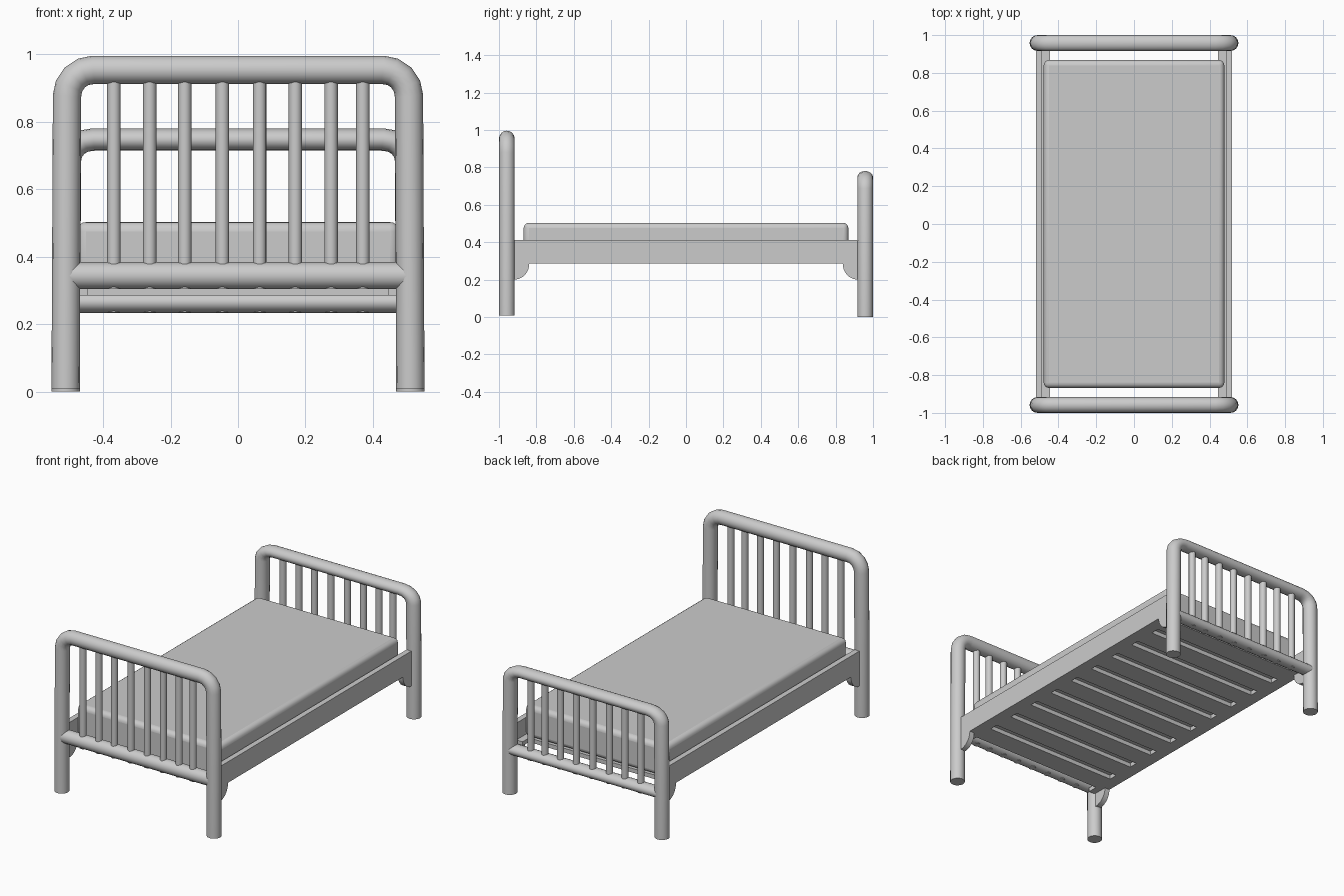
import bpy, math
from mathutils import Vector

if "Cube" in bpy.data.objects:
    bpy.data.objects.remove(bpy.data.objects["Cube"])

C = bpy.context


def finish(ob, name, angle=35):
    ob.name = name
    bpy.ops.object.select_all(action='DESELECT')
    ob.select_set(True)
    C.view_layer.objects.active = ob
    bpy.ops.object.shade_smooth_by_angle(angle=math.radians(angle))
    return ob


def tube(name, pts, radius):
    cu = bpy.data.curves.new(name, 'CURVE')
    cu.dimensions = '3D'
    cu.bevel_depth = radius
    cu.bevel_resolution = 6
    cu.use_fill_caps = True
    sp = cu.splines.new('POLY')
    sp.points.add(len(pts) - 1)
    for p, co in zip(sp.points, pts):
        p.co = (*co, 1)
    ob = bpy.data.objects.new(name, cu)
    C.collection.objects.link(ob)
    bpy.ops.object.select_all(action='DESELECT')
    ob.select_set(True)
    C.view_layer.objects.active = ob
    bpy.ops.object.convert(target='MESH')
    return finish(C.object, name)


def box(name, lo, hi, bevel=0):
    lo, hi = Vector(lo), Vector(hi)
    bpy.ops.mesh.primitive_cube_add(size=1, location=(lo + hi) / 2)
    ob = C.object
    ob.scale = hi - lo
    bpy.ops.object.transform_apply(location=False, rotation=False, scale=True)
    if bevel:
        m = ob.modifiers.new('bevel', 'BEVEL')
        m.width, m.segments = bevel, 4
    return finish(ob, name)


# bent-tube end frame with lower rail and spindles; zs squashes the height
def end_board(name, y, z0, zs):
    r, xt, zt, bend = 0.042, 0.507, 0.946, 0.078
    arc = []
    for i in range(5):
        a = math.pi / 2 * i / 4
        arc.append((xt - bend + bend * math.cos(a), y, zt - bend + bend * math.sin(a)))
    right = [(0.511, y, 0)] + arc
    left = [(-x, yy, z) for x, yy, z in reversed(right)]
    parts = [tube(name + '_frame', right + left, r),
             tube(name + '_lower_rail', [(-0.505, y, 0.336), (0.505, y, 0.336)], 0.04)]
    for x in (-0.368, -0.262, -0.158, -0.046, 0.064, 0.17, 0.276, 0.37):
        parts.append(tube(name + '_spindle', [(x, y, 0.297), (x, y, 0.94)], 0.02))
    for p in parts:
        p.scale.z = zs
        p.location.z = z0


end_board('headboard', -0.958, 0.008, 1.0)
end_board('footboard', 0.958, 0.0, 0.79)

# side rails, slat ledges and quarter-round corner brackets
for s in (-1, 1):
    xs = sorted((s * 0.487, s * 0.52))
    box('side_rail', (xs[0], -0.94, 0.285), (xs[1], 0.94, 0.412))
    xl = sorted((s * 0.445, s * 0.487))
    box('slat_ledge', (xl[0], -0.93, 0.285), (xl[1], 0.93, 0.31))
    for e in (-1, 1):
        prof = [(0.93, 0.285), (0.838, 0.285)]
        for i in range(1, 9):
            a = math.pi / 2 * i / 8
            prof.append((0.918 - 0.08 * math.cos(a), 0.285 - 0.085 * math.sin(a)))
        prof.append((0.93, 0.2))
        n = len(prof)
        verts = [(x, e * y, z) for x in xs for y, z in prof]
        faces = [list(range(n)), list(range(2 * n - 1, n - 1, -1))]
        faces += [(i, i + n, (i + 1) % n + n, (i + 1) % n) for i in range(n)]
        me = bpy.data.meshes.new('corner_bracket')
        me.from_pydata(verts, [], faces)
        ob = bpy.data.objects.new('corner_bracket', me)
        C.collection.objects.link(ob)
        finish(ob, 'corner_bracket')
        bpy.ops.object.mode_set(mode='EDIT')
        bpy.ops.mesh.select_all(action='SELECT')
        bpy.ops.mesh.normals_make_consistent(inside=False)
        bpy.ops.object.mode_set(mode='OBJECT')

# slats
count, w = 10, 0.125
for i in range(count):
    y = -0.805 + 1.61 * i / (count - 1)
    box('slat', (-0.447, y - w / 2, 0.285), (0.447, y + w / 2, 0.31))

# mattress
box('mattress', (-0.478, -0.868, 0.31), (0.478, 0.868, 0.503), bevel=0.028)
